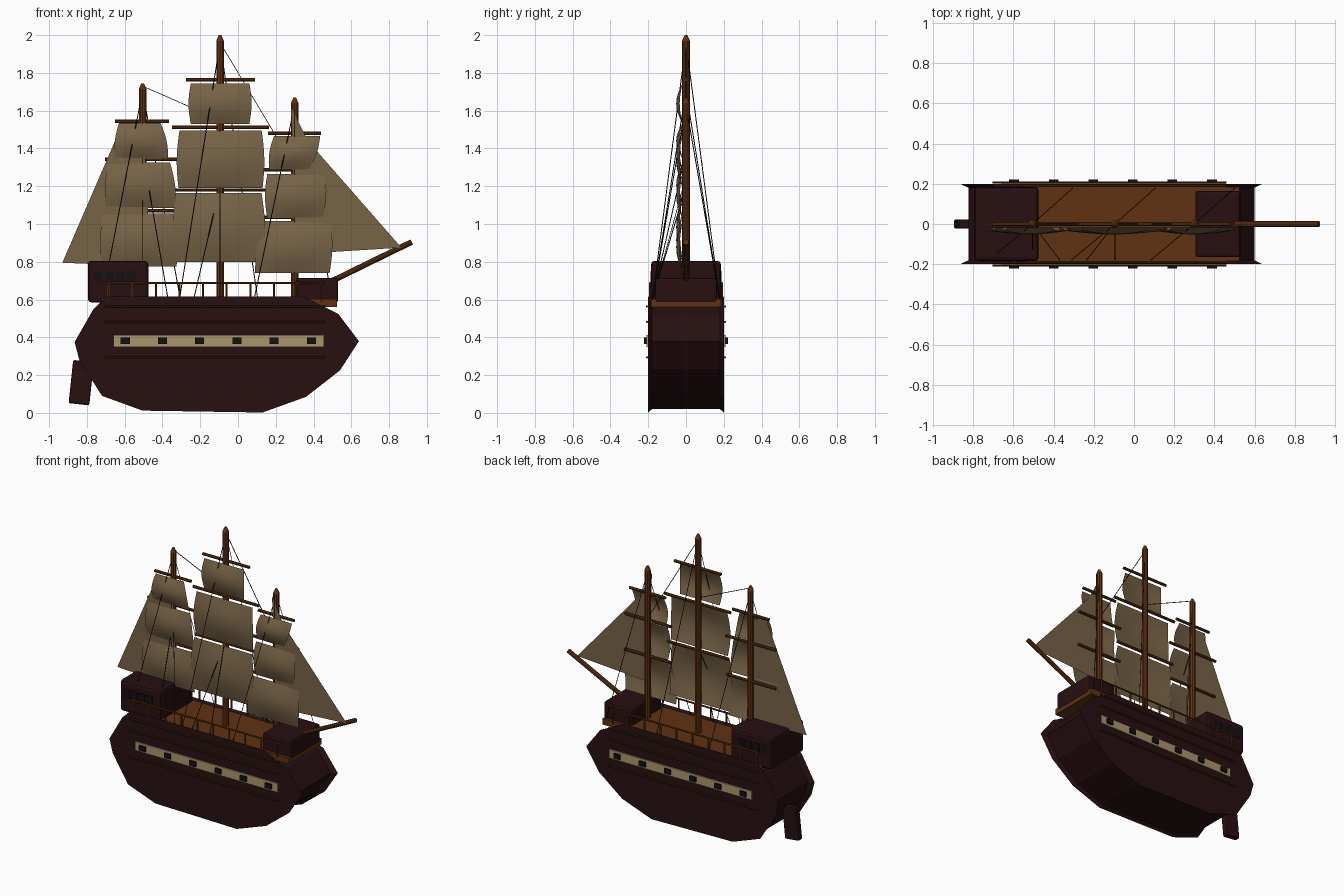
import bpy, bmesh, math
from mathutils import Vector

if "Cube" in bpy.data.objects:
    bpy.data.objects.remove(bpy.data.objects["Cube"])


def mat(name, c):
    m = bpy.data.materials.new(name)
    m.diffuse_color = (*c, 1)
    m.use_nodes = True
    m.node_tree.nodes["Principled BSDF"].inputs["Base Color"].default_value = m.diffuse_color
    return m


MAROON = mat("dark maroon", (0.021, 0.0048, 0.0055))
WOOD = mat("brown wood", (0.115, 0.032, 0.006))
TRIM = mat("dark gold trim", (0.05, 0.02, 0.004))
SAIL = mat("canvas", (0.185, 0.125, 0.062))
CREAM = mat("cream stripe", (0.40, 0.30, 0.15))
BLACK = mat("black", (0.008, 0.005, 0.006))


def finish(name, bm, m, smooth=False):
    bmesh.ops.recalc_face_normals(bm, faces=bm.faces)
    me = bpy.data.meshes.new(name)
    bm.to_mesh(me)
    bm.free()
    me.materials.append(m)
    for p in me.polygons:
        p.use_smooth = smooth
    ob = bpy.data.objects.new(name, me)
    bpy.context.collection.objects.link(ob)
    return ob


def box(name, x0, x1, y0, y1, z0, z1, m, bevel=0, tilt=0):
    bm = bmesh.new()
    bmesh.ops.create_cube(bm, size=1)
    bmesh.ops.scale(bm, vec=(x1 - x0, y1 - y0, z1 - z0), verts=bm.verts)
    ob = finish(name, bm, m)
    ob.location = ((x0 + x1) / 2, (y0 + y1) / 2, (z0 + z1) / 2)
    ob.rotation_euler.y = tilt
    if bevel:
        b = ob.modifiers.new("bevel", "BEVEL")
        b.width = bevel
        b.segments = 2
    return ob


def rod(name, a, b, r, m, sides=8, tip=0):
    # cylinder from a to b, with an optional pointed cap of length tip
    a, b = Vector(a), Vector(b)
    d = (b - a).normalized()
    q = d.to_track_quat("Z", "Y")
    rings = [(a, r), (b - d * tip, r)] + ([(b, r * 0.35)] if tip else [])
    bm = bmesh.new()
    loops = []
    for p, rad in rings:
        loops.append([bm.verts.new(p + q @ Vector((rad * math.cos(t), rad * math.sin(t), 0)))
                      for t in [2 * math.pi * (i + 0.5) / sides for i in range(sides)]])
    for l, k in zip(loops, loops[1:]):
        for i in range(sides):
            j = (i + 1) % sides
            bm.faces.new((l[i], l[j], k[j], k[i]))
    bm.faces.new(loops[0])
    bm.faces.new(loops[-1])
    return finish(name, bm, m)


# Hull: side outline with a flared rim, bridged across the width
outline = [(-0.865, 0.375), (-0.765, 0.55), (-0.70, 0.615), (0.35, 0.615), (0.53, 0.525),
           (0.64, 0.38), (0.54, 0.225), (0.36, 0.085), (0.13, 0.002), (-0.505, 0.012),
           (-0.72, 0.09), (-0.84, 0.28)]
bm = bmesh.new()
loops = []
for y, s in ((-0.2, 1), (-0.18, 0.945), (0.18, 0.945), (0.2, 1)):
    loops.append([bm.verts.new((-0.11 + (x + 0.11) * s, y, 0.33 + (z - 0.33) * s))
                  for x, z in outline])
n = len(outline)
for l, k in zip(loops, loops[1:]):
    for i in range(n):
        j = (i + 1) % n
        bm.faces.new((l[i], l[j], k[j], k[i]))
bm.faces.new(loops[0])
bm.faces.new(loops[-1])
finish("hull", bm, MAROON)

# Deck, cabins and rudder
box("deck", -0.72, 0.525, -0.185, 0.185, 0.56, 0.602, WOOD)
box("stern_cabin", -0.795, -0.475, -0.185, 0.185, 0.585, 0.805, MAROON, 0.018)
box("forecastle", 0.305, 0.53, -0.165, 0.165, 0.583, 0.715, MAROON, 0.015)
box("rudder", -0.885, -0.775, -0.022, 0.022, 0.045, 0.275, MAROON, 0.008, math.radians(6))

# Side details on both sides
for s, side in ((-1, "left"), (1, "right")):
    def plate(name, x0, x1, d0, d1, z0, z1, m):
        ya, yb = sorted((s * d0, s * d1))
        box(f"{name}_{side}", x0, x1, ya, yb, z0, z1, m)
    plate("stripe", -0.66, 0.455, 0.198, 0.209, 0.35, 0.412, CREAM)
    for i in range(6):
        x = -0.597 + i * 0.197
        plate("gun_port", x - 0.024, x + 0.024, 0.2, 0.222, 0.364, 0.398, BLACK)
    for z in (0.563, 0.482, 0.294):
        rod(f"moulding_{side}", (-0.705, s * 0.207, z), (0.46, s * 0.207, z), 0.006, TRIM)
    for i in range(4):
        x = -0.74 + i * 0.059
        plate("cabin_window", x - 0.024, x + 0.024, 0.18, 0.189, 0.69, 0.75, BLACK)
    rod(f"rail_{side}", (-0.70, s * 0.19, 0.688), (0.46, s * 0.19, 0.688), 0.006, WOOD)
    for i in range(10):
        x = -0.685 + i * 0.125
        rod(f"rail_post_{side}", (x, s * 0.19, 0.59), (x, s * 0.19, 0.69), 0.006, WOOD, 6)

# Masts and bowsprit
MASTS = {"mizzen": (-0.505, 1.745), "main": (-0.095, 2.0), "fore": (0.30, 1.67)}
for k, (x, z) in MASTS.items():
    rod(k + "_mast", (x, 0, 0.57), (x, 0, z), 0.021, WOOD, 10, 0.03)
rod("bowsprit", (0.45, 0, 0.675), (0.92, 0, 0.905), 0.015, WOOD, 10)

# Yards: left x, right x, height
for x0, x1, z in ((-0.275, 0.09, 1.763), (-0.35, 0.165, 1.512), (-0.335, 0.145, 1.18),
                  (-0.65, -0.365, 1.543), (-0.705, -0.31, 1.342), (-0.70, -0.32, 1.07),
                  (0.16, 0.44, 1.48), (0.115, 0.475, 1.288), (0.12, 0.48, 1.035)):
    rod("yard", (x0, 0, z), (x1, 0, z), 0.010, WOOD)


def square_sail(name, xl, xr, zt, bl, br, zb):
    # billowing sheet between a top edge and a bottom edge
    bm = bmesh.new()
    N = 8
    g = []
    for i in range(N + 1):
        v = i / N
        row = []
        for j in range(N + 1):
            u = j / N
            x = (xl + (xr - xl) * u) * (1 - v) + (bl + (br - bl) * u) * v
            x += 0.012 * (2 * u - 1) * math.sin(math.pi * v)
            bulge = math.sin(math.pi * v) * (0.45 + 0.55 * math.sin(math.pi * u))
            row.append(bm.verts.new((x, -0.018 - 0.034 * bulge, zt + (zb - zt) * v)))
        g.append(row)
    for i in range(N):
        for j in range(N):
            bm.faces.new((g[i][j], g[i + 1][j], g[i + 1][j + 1], g[i][j + 1]))
    finish(name, bm, SAIL, True)


for args in (("main_top_sail", -0.25, 0.06, 1.745, -0.25, 0.06, 1.53),
             ("main_middle_sail", -0.31, 0.125, 1.495, -0.315, 0.13, 1.19),
             ("main_lower_sail", -0.33, 0.125, 1.165, -0.34, 0.14, 0.80),
             ("mizzen_top_sail", -0.63, -0.41, 1.535, -0.65, -0.37, 1.345),
             ("mizzen_middle_sail", -0.685, -0.36, 1.325, -0.70, -0.33, 1.085),
             ("mizzen_lower_sail", -0.715, -0.345, 1.055, -0.72, -0.325, 0.775),
             ("fore_top_sail", 0.19, 0.435, 1.465, 0.165, 0.375, 1.285),
             ("fore_middle_sail", 0.155, 0.46, 1.265, 0.155, 0.45, 1.03),
             ("fore_lower_sail", 0.135, 0.49, 1.015, 0.09, 0.485, 0.74)):
    square_sail(*args)


# Flat fore-and-aft sails
def flat_sail(name, pts):
    bm = bmesh.new()
    bm.faces.new([bm.verts.new((x, -0.02, z)) for x, z in pts])
    finish(name, bm, SAIL)


flat_sail("jib_sail", [(0.28, 1.62), (0.31, 0.84), (0.865, 0.875), (0.37, 1.44)])
flat_sail("spanker_sail", [(-0.61, 1.535), (-0.93, 0.795), (-0.46, 0.775), (-0.50, 1.5)])


# Rigging
def rope(a, b):
    rod("rope", a, b, 0.0025, BLACK, 4)


for x, z in MASTS.values():
    top = (x, 0, z - 0.04)
    rope(top, (x + 0.2, 0.178, 0.6))
    rope(top, (x - 0.215, -0.178, 0.6))
rope((-0.095, 0, 1.96), (0.30, 0, 1.30))
rope((-0.505, 0, 1.73), (-0.095, 0, 1.55))
for x, z, dx in ((-0.095, 1.25, 0), (-0.095, 1.2, -0.14), (-0.505, 1.38, 0.135), (-0.505, 1.25, 0)):
    rope((x, 0, z), (x + dx, -0.178, 0.6))
